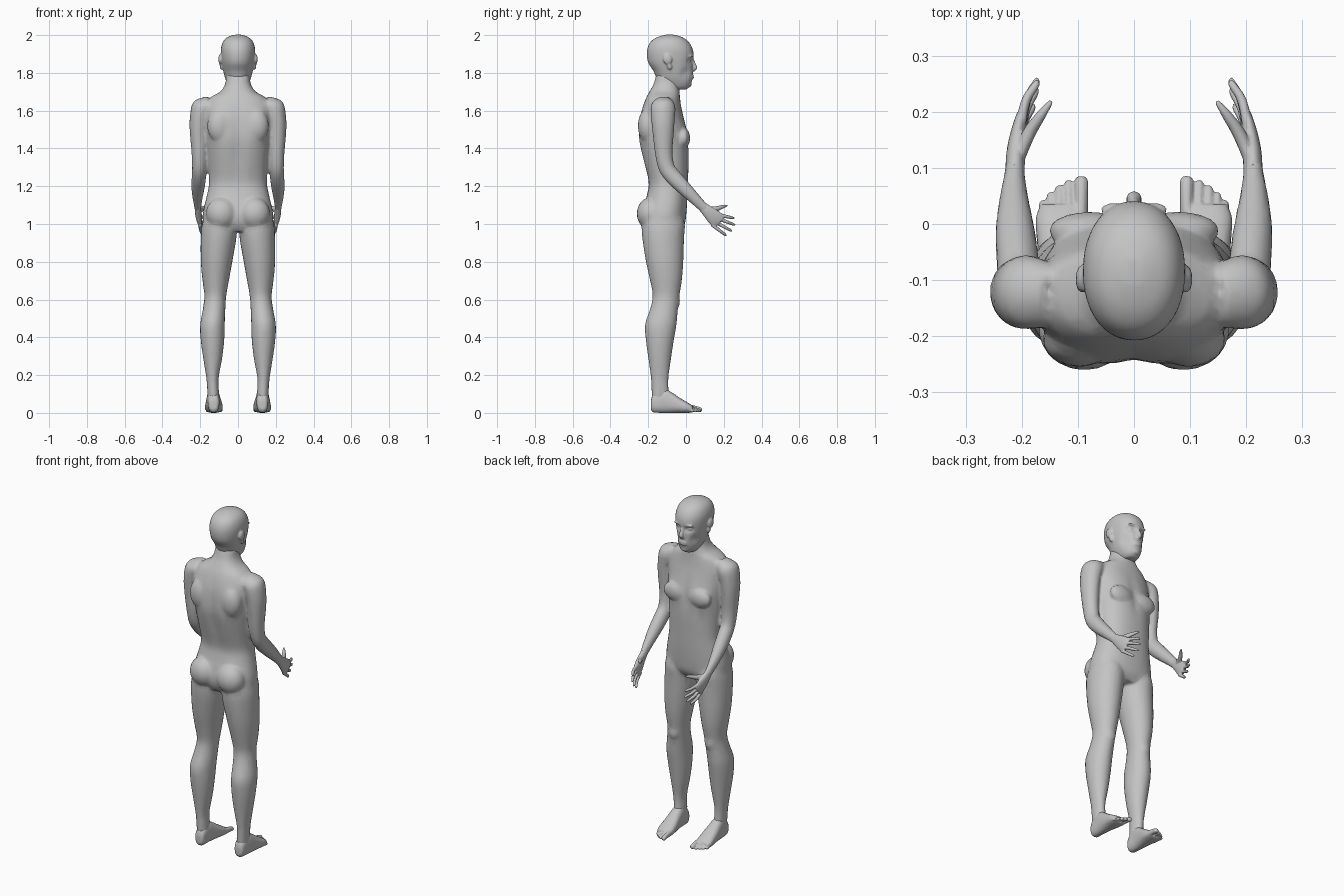
import bpy, bmesh, math
from mathutils import Vector, Matrix

skin = bpy.data.materials.new("plain_grey")
skin.diffuse_color = (0.55, 0.55, 0.55, 1)
X, Y, Z = Vector((1, 0, 0)), Vector((0, 1, 0)), Vector((0, 0, 1))


def loft(bm, rings, s=1, steps=4, sides=24, power=2.0):
    """Skin elliptical rings (centre, half axis u, half axis v), smoothed between keys."""
    n, loops = len(rings), []
    for i in range(n - 1):
        k = [rings[max(0, min(n - 1, j))] for j in (i - 1, i, i + 1, i + 2)]
        for t in [a / steps for a in range(steps + (i == n - 2))]:
            w = (-t + 2 * t**2 - t**3, 2 - 5 * t**2 + 3 * t**3,
                 t + 4 * t**2 - 3 * t**3, t**3 - t**2)
            c, u, v = [sum((k[j][p] * w[j] for j in range(4)), Vector()) / 2 for p in range(3)]
            loop = []
            for a in range(sides):
                ca, sa = math.cos(2 * math.pi * a / sides), math.sin(2 * math.pi * a / sides)
                p = c + u * math.copysign(abs(ca) ** (2 / power), ca) \
                      + v * math.copysign(abs(sa) ** (2 / power), sa)
                loop.append(bm.verts.new((p.x * s, p.y, p.z)))
            loops.append(loop)
    for a, b in zip(loops, loops[1:]):
        for i in range(sides):
            j = (i + 1) % sides
            bm.faces.new((a[i], a[j], b[j], b[i]))
    bm.faces.new(loops[0][::-1])
    bm.faces.new(loops[-1])


def stack(rows):
    """Horizontal rings from (z, y back, y front, x min, x max)."""
    return [(Vector(((a + b) / 2, (yb + yf) / 2, z)), X * (b - a) / 2, Y * (yf - yb) / 2)
            for z, yb, yf, a, b in rows]


def tube(rows):
    """Rings square to a path, from (x, y, z, half width, half depth)."""
    pts, out = [Vector(r[:3]) for r in rows], []
    for i, r in enumerate(rows):
        t = (pts[min(i + 1, len(pts) - 1)] - pts[max(i - 1, 0)]).normalized()
        u = (X - t * t.x).normalized()
        out.append((pts[i], u * r[3], t.cross(u) * r[4]))
    return out


def blob(bm, centre, radius, tilt=0):
    m = Matrix.Translation(centre) @ Matrix.Rotation(tilt, 4, 'X') @ Matrix.Diagonal((*radius, 1))
    bmesh.ops.create_uvsphere(bm, u_segments=20, v_segments=12, radius=1, matrix=m)


def push(bm, centre, radius, offset):
    """Soft local push, like a sculpting brush."""
    for v in bm.verts:
        d = sum(((v.co[i] - centre[i]) / radius[i]) ** 2 for i in range(3))
        v.co += Vector(offset) * math.exp(-d)


def finish(name, bm, voxel, ratio, smooth):
    """Fuse the pieces into one skin and thin it out."""
    bmesh.ops.recalc_face_normals(bm, faces=bm.faces)
    me = bpy.data.meshes.new(name)
    bm.to_mesh(me)
    bm.free()
    me.materials.append(skin)
    ob = bpy.data.objects.new(name, me)
    bpy.context.collection.objects.link(ob)
    m = ob.modifiers.new("fuse", 'REMESH')
    m.mode, m.voxel_size, m.use_smooth_shade = 'VOXEL', voxel, True
    m = ob.modifiers.new("soften", 'SMOOTH')
    m.factor, m.iterations = 0.5, smooth
    ob.modifiers.new("thin", 'DECIMATE').ratio = ratio


# body: torso with neck
bm = bmesh.new()
torso = [(1.80, -.155, -.045, .060), (1.74, -.172, -.038, .068), (1.70, -.195, -.034, .095),
         (1.67, -.212, -.032, .145), (1.62, -.232, -.025, .175), (1.56, -.248, -.010, .178),
         (1.48, -.255, .010, .172), (1.42, -.250, .014, .167), (1.32, -.225, .014, .158),
         (1.22, -.200, .010, .153), (1.15, -.210, .008, .165), (1.06, -.232, .002, .185),
         (1.00, -.225, -.006, .180), (.96, -.200, -.030, .120)]
loft(bm, stack([(z, b, f, -w, w) for z, b, f, w in torso]), sides=40, power=2.3)
push(bm, (0, -.25, 1.40), (.035, .06, .22), (0, .016, 0))   # spine groove
push(bm, (0, .01, 1.47), (.02, .04, .10), (0, -.008, 0))    # breastbone

# legs, buttocks, chest muscles and arms
leg = [(1.08, -.200, -.03, .04, .170), (1.00, -.232, -.006, .012, .190), (.93, -.232, -.010, .008, .197),
       (.80, -.212, -.014, .030, .197), (.70, -.190, -.022, .048, .188), (.62, -.176, -.035, .062, .178),
       (.55, -.190, -.043, .067, .186), (.47, -.216, -.050, .070, .200), (.38, -.212, -.065, .073, .197),
       (.28, -.198, -.080, .085, .183), (.18, -.185, -.093, .103, .167), (.10, -.182, -.090, .100, .162),
       (.05, -.175, -.080, .102, .160)]
arm = [(.145, -.130, 1.640, .040, .055), (.188, -.122, 1.615, .058, .066), (.205, -.122, 1.55, .051, .062),
       (.208, -.120, 1.47, .046, .055), (.205, -.118, 1.38, .041, .047), (.205, -.103, 1.30, .038, .043),
       (.207, -.068, 1.25, .038, .043), (.212, -.010, 1.19, .035, .038), (.214, .045, 1.135, .026, .031),
       (.213, .085, 1.095, .019, .027), (.212, .110, 1.072, .017, .026)]
for s in (-1, 1):
    loft(bm, stack(leg), s)
    loft(bm, tube(arm), s)
    blob(bm, (s * .088, -.190, 1.055), (.082, .071, .085))
    blob(bm, (s * .078, -.012, 1.455), (.075, .034, .055))
    blob(bm, (s * .098, -.205, 1.52), (.065, .050, .090))
    blob(bm, (s * .120, -.052, .59), (.032, .020, .040))
finish("body", bm, .008, .14, 4)

# head: skull with sunken eye sockets
bm = bmesh.new()
skull = [(1.712, -.080, .000, .032), (1.73, -.125, .022, .050), (1.77, -.155, .034, .068),
         (1.81, -.172, .037, .078), (1.85, -.198, .038, .085), (1.89, -.207, .041, .090),
         (1.93, -.204, .034, .090), (1.965, -.187, .013, .079), (1.988, -.155, -.018, .057),
         (2.002, -.110, -.060, .020)]
loft(bm, stack([(z, b, f, -w, w) for z, b, f, w in skull]), steps=6, sides=48, power=2.15)
for s in (-1, 1):
    push(bm, (s * .036, .03, 1.865), (.020, .05, .014), (0, -.018, 0))
    push(bm, (s * .060, .0, 1.80), (.020, .04, .03), (-s * .006, -.008, 0))
# nose, lips, brows, eyes and ears
loft(bm, tube([(0, .030, 1.876, .007, .008), (0, .040, 1.850, .009, .010),
               (0, .047, 1.828, .014, .012), (0, .036, 1.812, .012, .010)]), sides=12)
for z in (1.786, 1.774):
    blob(bm, (0, .032, z), (.026, .010, .0065))
blob(bm, (0, .016, 1.738), (.024, .013, .014))
for s in (-1, 1):
    blob(bm, (s * .034, .026, 1.888), (.026, .012, .007))
    blob(bm, (s * .035, .014, 1.865), (.014, .012, .009))
    blob(bm, (s * .094, -.098, 1.872), (.010, .024, .028), .2)
    blob(bm, (s * .088, -.088, 1.838), (.009, .013, .022), .2)
finish("head", bm, .0045, .14, 2)

palm = [(.212, .085, 1.095, .017, .025), (.211, .120, 1.062, .017, .033),
        (.206, .150, 1.035, .016, .041), (.201, .180, 1.010, .011, .040)]
# fingers: knuckle y, z then tip x, y, z
fingers = [(.196, 1.036, .172, .256, 1.030), (.186, 1.018, .172, .260, .995),
           (.171, 1.001, .174, .243, .962), (.157, .985, .180, .214, .938)]
# toes: x, tip y, radius
toes = [(.094, .085, .0125), (.116, .078, .009), (.133, .069, .0085),
        (.148, .057, .008), (.162, .042, .008)]
foot = [(-.186, .020, .065, .112, .146), (-.172, .003, .100, .100, .158), (-.120, .000, .130, .096, .164),
        (-.075, .000, .108, .090, .169), (-.030, .000, .078, .083, .173), (.010, .000, .054, .081, .175),
        (.035, .003, .038, .085, .166)]
for s, side in ((-1, "left"), (1, "right")):
    # hand with four fingers and a thumb
    bm = bmesh.new()
    loft(bm, tube(palm), s)
    for y, z, tx, ty, tz in fingers:
        a, b = Vector((.202, y - .02, z + .012)), Vector((tx, ty, tz))
        m = a.lerp(b, .55) + X * .007
        loft(bm, tube([(*a, .009, .010), (*m, .0085, .009), (*a.lerp(b, .9), .007, .007),
                       (*b, .003, .003)]), s, sides=10)
    loft(bm, tube([(.207, .115, 1.075, .012, .016), (.188, .160, 1.080, .012, .014),
                   (.165, .195, 1.092, .009, .010), (.147, .219, 1.098, .004, .004)]), s, sides=10)
    finish("hand_" + side, bm, .003, .15, 1)

    # foot with five toes
    bm = bmesh.new()
    loft(bm, [(Vector(((a + b) / 2, y, (lo + hi) / 2)), X * (b - a) / 2, Z * (hi - lo) / 2)
              for y, lo, hi, a, b in foot], s, power=2.4)
    for x, y, r in toes:
        loft(bm, tube([(x, y - .065, .026, r, .018), (x, y - .025, r + .008, r, r + .002),
                       (x, y - .008, r + .003, r, r), (x, y, r + .002, r * .5, r * .5)]), s, sides=10)
    finish("foot_" + side, bm, .0035, .15, 1)
